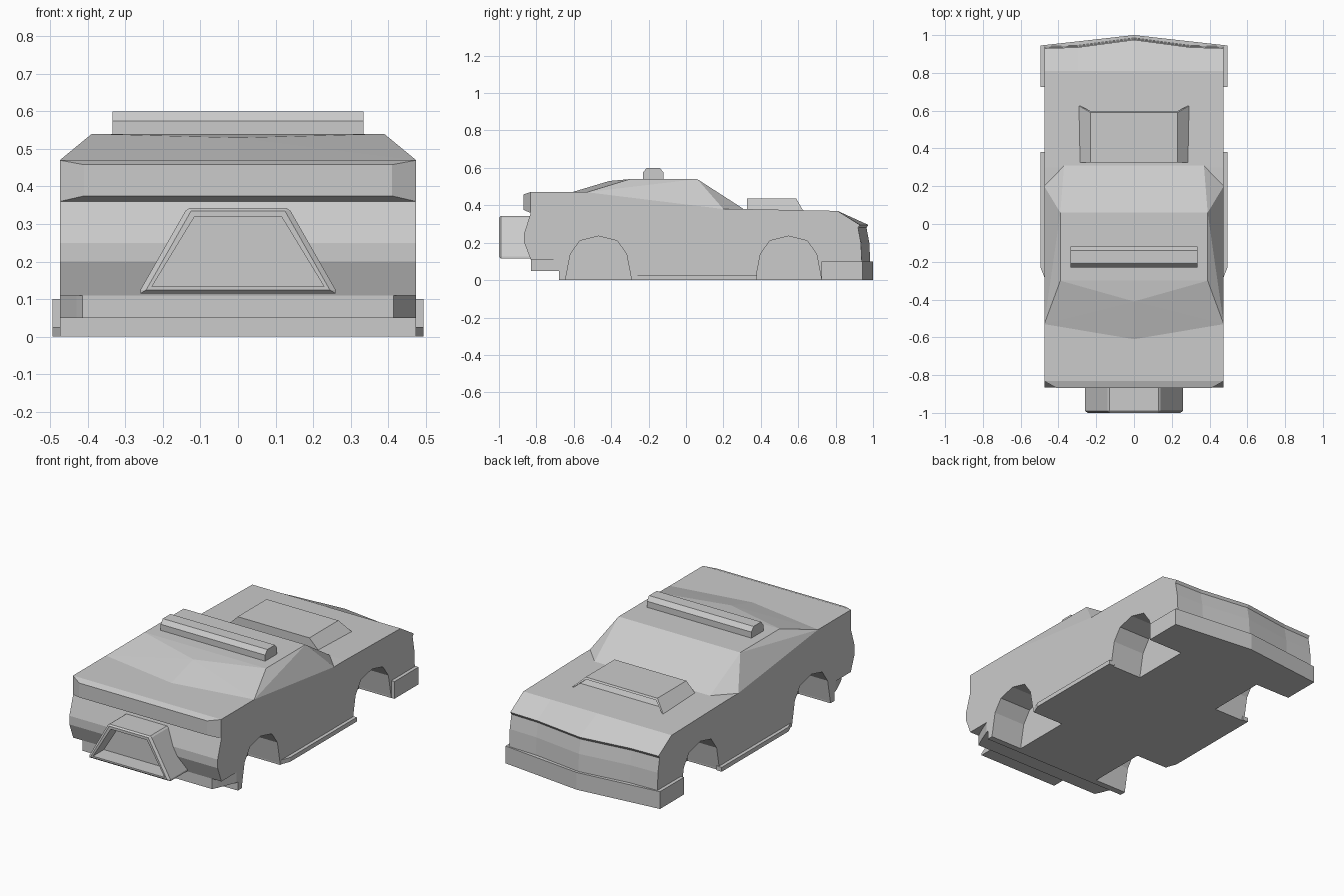
import bpy, bmesh

cube = bpy.data.objects.get("Cube")
if cube:
    bpy.data.objects.remove(cube, do_unlink=True)

paint = bpy.data.materials.new("light_grey")
paint.use_nodes = True
paint.diffuse_color = (0.6, 0.6, 0.6, 1)
paint.node_tree.nodes["Principled BSDF"].inputs["Base Color"].default_value = paint.diffuse_color


def finish(name, bm):
    bmesh.ops.recalc_face_normals(bm, faces=bm.faces)
    mesh = bpy.data.meshes.new(name)
    bm.to_mesh(mesh)
    bm.free()
    mesh.materials.append(paint)
    obj = bpy.data.objects.new(name, mesh)
    bpy.context.collection.objects.link(obj)
    return obj


def mirrored(points):
    return points + [(-x, y, z) for x, y, z in points if x > 0]


def hull(name, points):
    bm = bmesh.new()
    verts = [bm.verts.new(p) for p in points]
    res = bmesh.ops.convex_hull(bm, input=verts)
    spare = [v for v in bm.verts if not v.link_faces]
    bmesh.ops.delete(bm, geom=spare, context="VERTS")
    bmesh.ops.dissolve_limit(bm, angle_limit=0.01, verts=bm.verts, edges=bm.edges)
    return finish(name, bm)


def plan_prism(name, plan, z0, z1, both=True):
    pts = [(x, y, z) for x, y in plan for z in (z0, z1)]
    return hull(name, mirrored(pts) if both else pts)


def loft(name, stations, profile, shift=lambda x, y: 0):
    """Sweep a (y, z) profile through the given x stations."""
    bm = bmesh.new()
    rings = [[bm.verts.new((x, y + shift(x, y), z)) for y, z in profile] for x in stations]
    n = len(profile)
    for a, b in zip(rings, rings[1:]):
        for i in range(n):
            j = (i + 1) % n
            bm.faces.new((a[i], a[j], b[j], b[i]))
    bm.faces.new(rings[0])
    bm.faces.new(rings[-1])
    return finish(name, bm)


def recess(obj, direction, rim, depth):
    """Inset the face pointing most along direction (y) and push it inward."""
    bm = bmesh.new()
    bm.from_mesh(obj.data)
    face = max(bm.faces, key=lambda f: f.normal.y * direction)
    bmesh.ops.inset_individual(bm, faces=[face], thickness=rim)
    inner = bmesh.ops.extrude_discrete_faces(bm, faces=[face])["faces"][0]
    bmesh.ops.translate(bm, verts=inner.verts, vec=(0, -direction * depth, 0))
    bmesh.ops.recalc_face_normals(bm, faces=bm.faces)
    bm.to_mesh(obj.data)
    bm.free()


# Main shell: side profile swept across the width, nose pointed at the centre
W = 0.475
shell = [(-0.68, 0), (-0.68, 0.11), (-0.83, 0.11), (-0.865, 0.2), (-0.865, 0.25),
         (-0.83, 0.36), (-0.83, 0.47), (-0.53, 0.47), (0.2, 0.38), (0.3, 0.38),
         (0.81, 0.37), (0.975, 0.295), (0.965, 0.28), (0.98, 0.2), (0.985, 0.1), (0.985, 0)]


def nose_shift(x, y):
    if y < 0.9:
        return 0
    return -0.04 * min(abs(x) / 0.3, 1) - (0.005 if abs(x) > 0.4 else 0)


body = loft("body_shell", (-W, -0.3, 0, 0.3, W), shell, nose_shift)

# Wheel arches cut into each side
arch = [(-0.18, -0.05), (-0.175, 0.01), (-0.15, 0.14), (-0.1, 0.21), (0, 0.235),
        (0.1, 0.21), (0.15, 0.14), (0.175, 0.01), (0.18, -0.05)]
for label, centre in (("rear", -0.468), ("front", 0.548)):
    for side in (-1, 1):
        cutter = loft("arch_cutter_" + label, sorted((side * 0.27, side * 0.6)),
                      [(centre + y, z) for y, z in arch])
        cutter.hide_render = True
        cut = body.modifiers.new("arch", "BOOLEAN")
        cut.operation = "DIFFERENCE"
        cut.solver = "EXACT"
        cut.object = cutter
        bpy.context.view_layer.objects.active = body
        bpy.ops.object.modifier_apply(modifier=cut.name)
        bpy.data.objects.remove(cutter, do_unlink=True)

# Cabin, with its lowest point buried in the shell
hull("cabin", mirrored([
    (W, 0.2, 0.38), (0.37, 0.31, 0.379), (0.39, 0.06, 0.54), (0.39, -0.3, 0.54),
    (0, -0.41, 0.53), (W, -0.53, 0.47), (0, -0.61, 0.47), (0, -0.2, 0.3)]))

# Tail lip with chamfered ends
hull("tail_lip", mirrored([
    (W, -0.82, 0.36), (W, -0.82, 0.47), (W, -0.832, 0.36), (W, -0.832, 0.47),
    (0.41, -0.868, 0.375), (0.41, -0.868, 0.458)]))

# Lower bumpers and side skirts
plan_prism("rear_valance", [(0.415, -0.83), (0.43, -0.8), (W, -0.69), (W, -0.67)], 0.05, 0.11)
plan_prism("front_bumper", [(0.495, 0.725), (0.495, 0.945), (0.3, 0.957), (0, 1.0)], 0, 0.1)
for name, s in (("left_skirt", 1), ("right_skirt", -1)):
    plan_prism(name, [(s * 0.46, 0.38), (s * 0.495, 0.38), (s * 0.495, -0.23),
                      (s * W, -0.28), (s * 0.46, -0.28)], 0, 0.025, False)

# Roof bar
loft("roof_bar", (-0.335, 0.335), [(-0.23, 0.53), (-0.23, 0.575), (-0.21, 0.6),
                                   (-0.14, 0.6), (-0.12, 0.575), (-0.12, 0.53)])

# Hood scoop with a recessed mouth
scoop = hull("hood_scoop", mirrored([
    (0.3, 0.325, 0.365), (0.3, 0.63, 0.365), (0.23, 0.325, 0.435), (0.23, 0.59, 0.435)]))
recess(scoop, 1, 0.013, 0.06)

# Exhaust outlet: trapezoid tube with a softened outer rim
outlet = hull("exhaust_outlet", mirrored(
    [(x, -0.99, z) for x, z in ((0.26, 0.115), (0.26, 0.125), (0.14, 0.335), (0.13, 0.342))]
    + [(x, -0.8, z) for x, z in ((0.26, 0.115), (0.26, 0.125), (0.14, 0.335), (0.13, 0.342))]
    + [(0.245, -1.0, 0.124), (0.125, -1.0, 0.335)]))
recess(outlet, -1, 0.018, 0.1)
